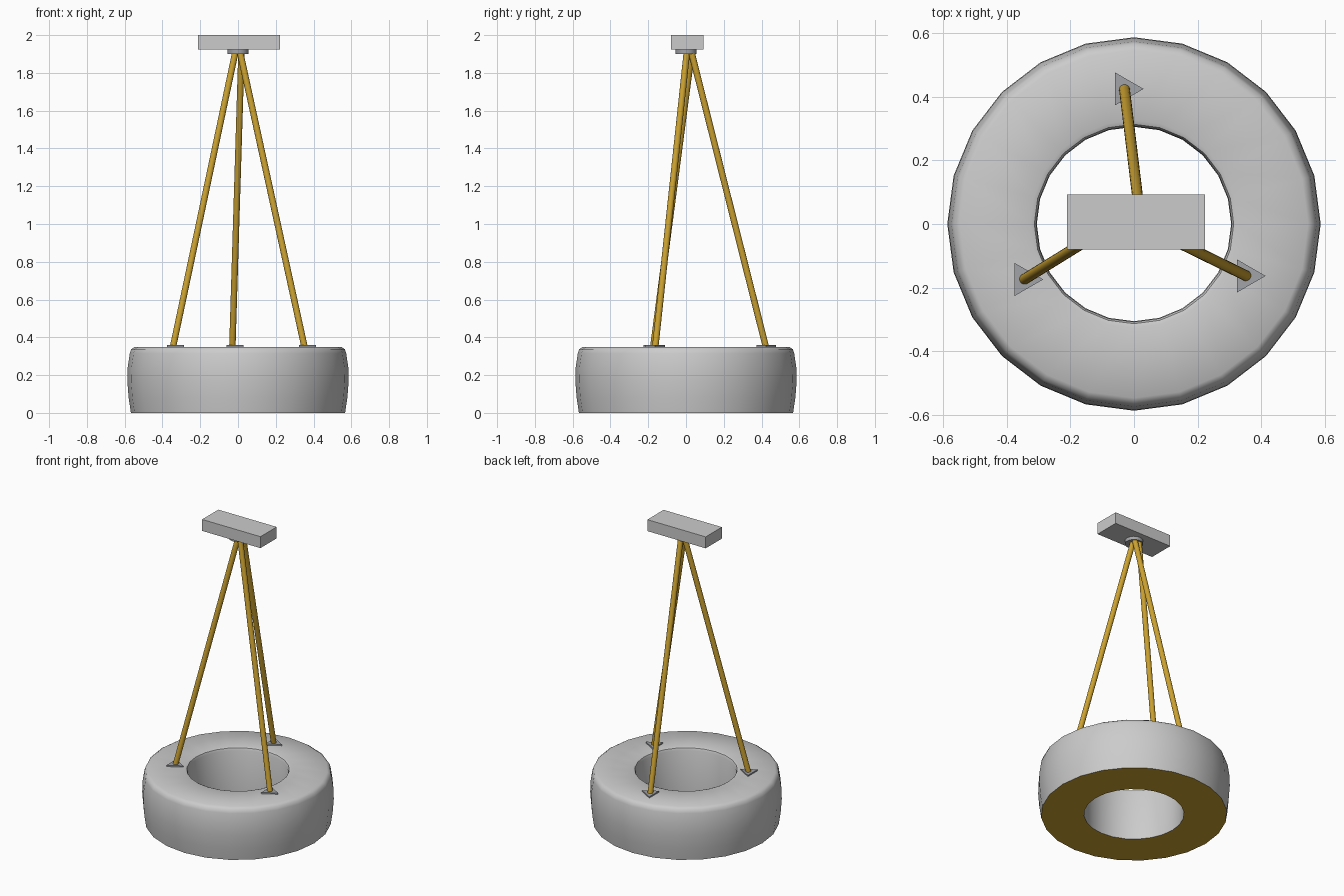
import bpy, bmesh, math
from mathutils import Vector

if "Cube" in bpy.data.objects:
    bpy.data.objects.remove(bpy.data.objects["Cube"])


def material(name, rgb):
    m = bpy.data.materials.new(name)
    m.diffuse_color = (*rgb, 1)
    m.use_nodes = True
    m.node_tree.nodes["Principled BSDF"].inputs["Base Color"].default_value = m.diffuse_color
    return m


LIGHT = material("light_grey", (0.60, 0.60, 0.60))
STEEL = material("steel_grey", (0.36, 0.37, 0.39))
GOLD = material("gold_yellow", (0.60, 0.36, 0.03))


def finish(bm, name, mats, smooth=None):
    bmesh.ops.recalc_face_normals(bm, faces=bm.faces)
    me = bpy.data.meshes.new(name)
    bm.normal_update()
    for m in mats:
        me.materials.append(m)
    # Second material goes on the faces that look straight down
    if len(mats) > 1:
        for f in bm.faces:
            f.material_index = int(f.normal.z < -0.9)
    bm.to_mesh(me)
    bm.free()
    ob = bpy.data.objects.new(name, me)
    bpy.context.collection.objects.link(ob)
    if smooth:
        bpy.ops.object.select_all(action='DESELECT')
        ob.select_set(True)
        bpy.context.view_layer.objects.active = ob
        bpy.ops.object.shade_smooth_by_angle(angle=math.radians(smooth))
    return ob


def cylinder(name, a, b, radius, sides, mat, smooth=None):
    a, b = Vector(a), Vector(b)
    bm = bmesh.new()
    bmesh.ops.create_cone(bm, cap_ends=True, segments=sides, radius1=radius,
                          radius2=radius, depth=(b - a).length)
    bm.transform((b - a).to_track_quat('Z', 'Y').to_matrix().to_4x4())
    bmesh.ops.translate(bm, verts=bm.verts, vec=(a + b) / 2)
    return finish(bm, name, [mat], smooth)


def lathe(name, profile, sides, mats, smooth):
    bm = bmesh.new()
    rings = []
    for i in range(sides):
        t = 2 * math.pi * i / sides
        rings.append([bm.verts.new((r * math.cos(t), r * math.sin(t), z))
                      for r, z in profile])
    n = len(profile)
    for i in range(sides):
        p, q = rings[i], rings[(i + 1) % sides]
        for j in range(n):
            k = (j + 1) % n
            bm.faces.new((p[j], q[j], q[k], p[k]))
    return finish(bm, name, mats, smooth)


# Tyre: bulging tread, rounded upper shoulders, flat underside
lathe("tyre", [(0.567, 0), (0.579, 0.08), (0.586, 0.17), (0.584, 0.24),
               (0.573, 0.315), (0.566, 0.337), (0.546, 0.35),
               (0.326, 0.35), (0.313, 0.345), (0.307, 0.33), (0.305, 0)],
      24, [LIGHT, GOLD], 40)

# Hanging rods with their triangular anchor plates
rods = {"left": ((-0.345, -0.174, 0.345), (-0.015, 0.03, 1.905)),
        "right": ((0.353, -0.163, 0.345), (0.012, 0.004, 1.905)),
        "back": ((-0.030, 0.424, 0.345), (0.018, 0.030, 1.905))}
for side, (low, high) in rods.items():
    cylinder(side + "_rod", low, high, 0.017, 16, GOLD, 40)
    bm = bmesh.new()
    tri = [bm.verts.new((low[0] + 0.06 * math.cos(t), low[1] + 0.06 * math.sin(t), 0.345))
           for t in (0, math.tau / 3, 2 * math.tau / 3)]
    face = bm.faces.new(tri)
    top = bmesh.ops.extrude_face_region(bm, geom=[face])["geom"]
    bmesh.ops.translate(bm, vec=(0, 0, 0.014),
                        verts=[v for v in top if isinstance(v, bmesh.types.BMVert)])
    finish(bm, side + "_anchor_plate", [STEEL])

# Swivel disc under the hanging block
cylinder("swivel_disc", (0, 0, 1.90), (0, 0, 1.93), 0.056, 24, STEEL, 40)

# Hanging block
bm = bmesh.new()
bmesh.ops.create_cube(bm, size=1)
bmesh.ops.scale(bm, verts=bm.verts, vec=(0.434, 0.172, 0.077))
bmesh.ops.translate(bm, verts=bm.verts, vec=(0.006, 0.006, 1.9615))
finish(bm, "hanging_block", [LIGHT])
